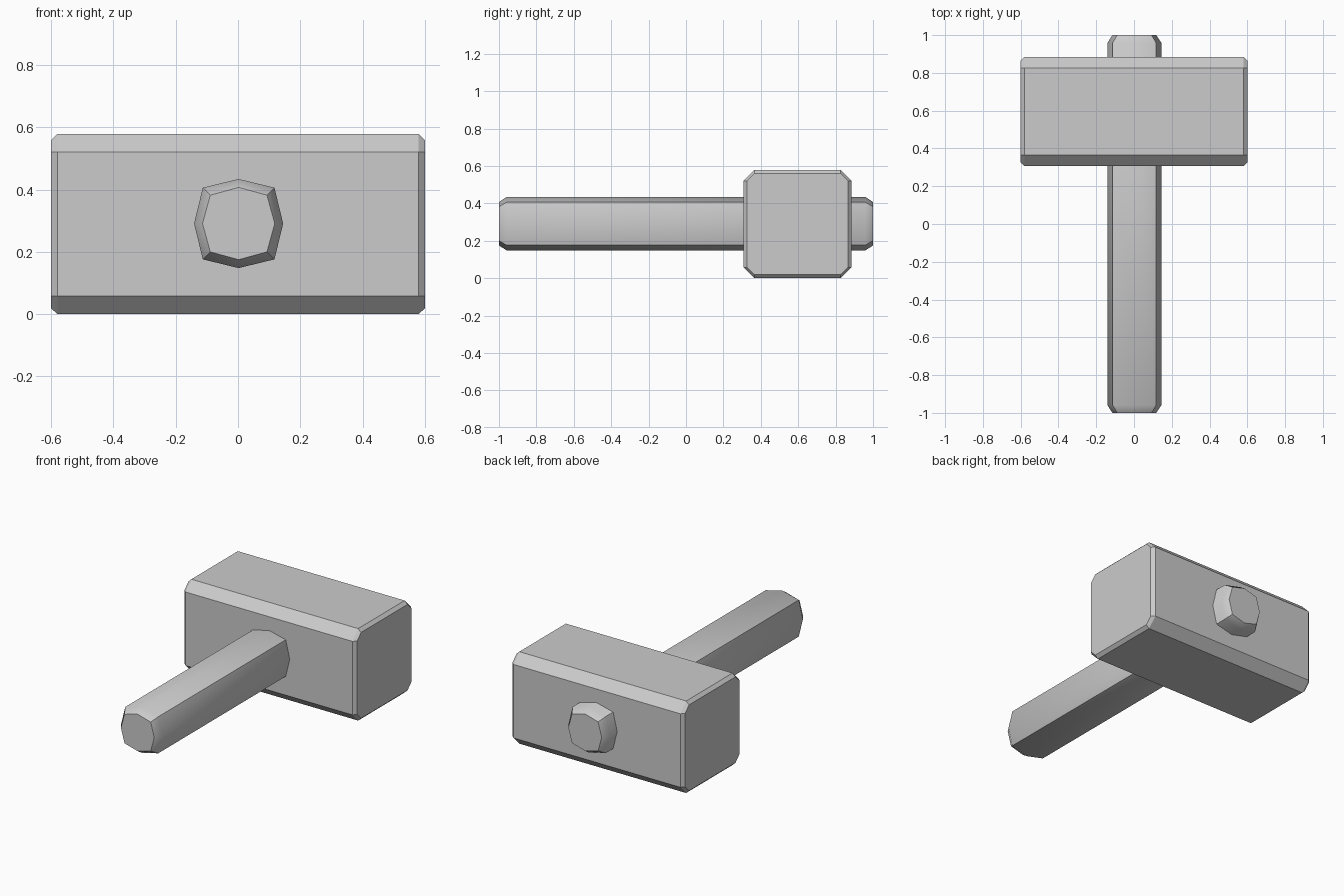
import bpy, bmesh
from math import radians

if "Cube" in bpy.data.objects:
    bpy.data.objects.remove(bpy.data.objects["Cube"])

HALF = 0.289  # half height of the head, also height of the handle axis


def loft(name, rings):
    """Closed solid skinned through matching rings of points."""
    bm = bmesh.new()
    loops = [[bm.verts.new(p) for p in ring] for ring in rings]
    n = len(loops[0])
    for a, b in zip(loops, loops[1:]):
        for i in range(n):
            j = (i + 1) % n
            bm.faces.new((a[i], a[j], b[j], b[i]))
    bm.faces.new(loops[0])
    bm.faces.new(loops[-1])
    bmesh.ops.recalc_face_normals(bm, faces=bm.faces)
    mesh = bpy.data.meshes.new(name)
    bm.to_mesh(mesh)
    bm.free()
    obj = bpy.data.objects.new(name, mesh)
    bpy.context.collection.objects.link(obj)
    return obj


def chamfered_square(outer, inner):
    return [(outer, -inner), (outer, inner), (inner, outer), (-inner, outer),
            (-outer, inner), (-outer, -inner), (-inner, -outer), (inner, -outer)]


def bulged_square(axis, corner):
    return [(axis, 0), (corner, corner), (0, axis), (-corner, corner),
            (-axis, 0), (-corner, -corner), (0, -axis), (corner, -corner)]


# Head: chamfered block along x, with a small bevel at each striking face
body = chamfered_square(HALF, HALF - 0.058)
end = chamfered_square(HALF - 0.019, HALF - 0.058)
sections = [(-0.6, end), (-0.58, body), (0.58, body), (0.6, end)]
loft("hammer_head", [[(x, 0.596 + u, HALF + v) for u, v in s] for x, s in sections])

# Handle: eight-sided bar along y through the head, bevelled at both ends
bar = bulged_square(0.143, 0.115)
tip = bulged_square(0.116, 0.091)
sections = [(-1, tip), (-0.959, bar), (0.959, bar), (1, tip)]
handle = loft("handle", [[(0.002 + u, y, 0.002 + HALF + v) for u, v in s] for y, s in sections])
bpy.context.view_layer.objects.active = handle
handle.select_set(True)
bpy.ops.object.shade_smooth_by_angle(angle=radians(40))
